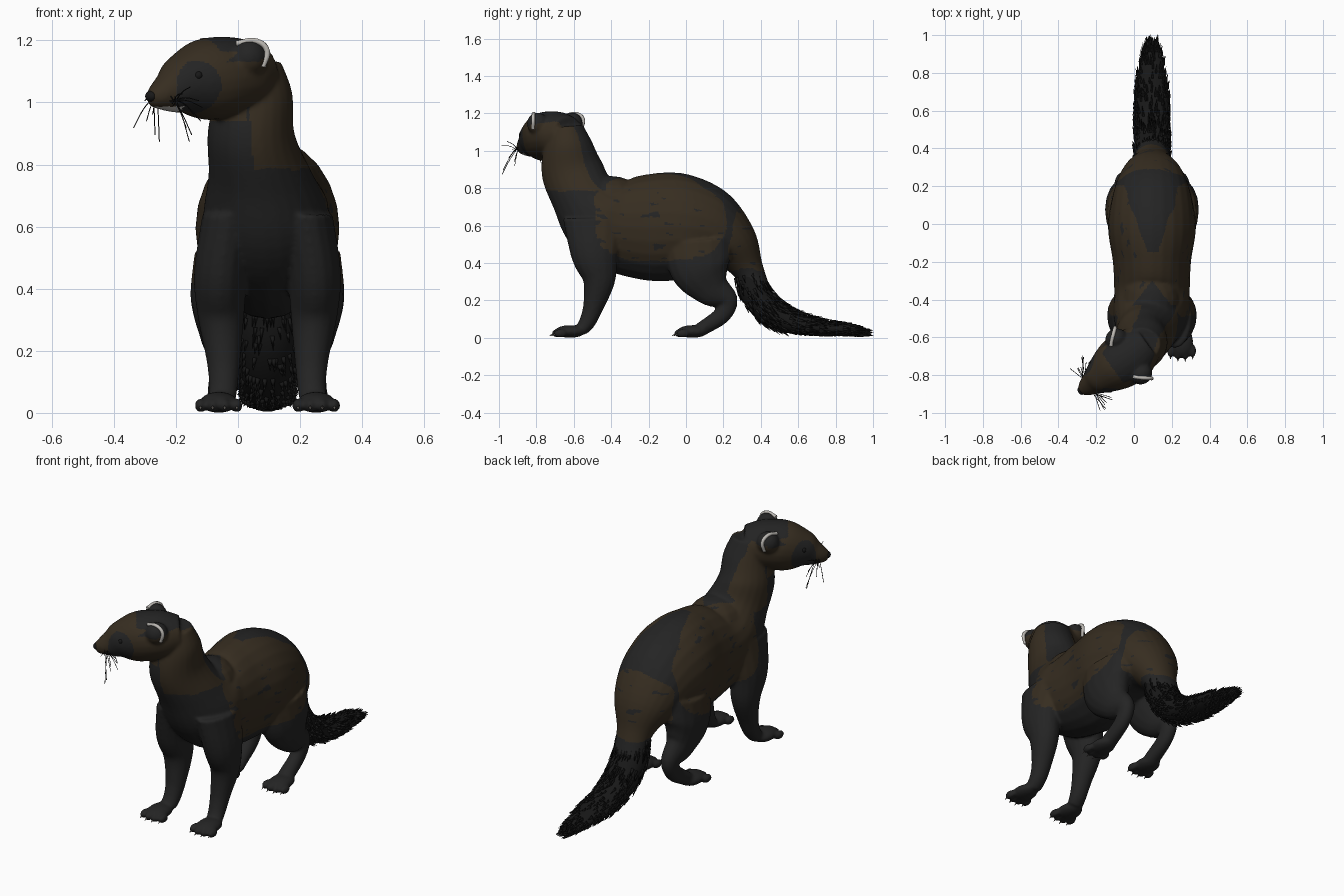
import bpy, bmesh, math, random
from mathutils import Vector, Matrix, noise

random.seed(4)
cube = bpy.data.objects.get("Cube")
if cube:
    bpy.data.objects.remove(cube)

MID = 0.095                                # centre line of the body
X = Vector((1, 0, 0))
EARS = Vector((-0.04, -0.71, 0))           # point midway between the ears
FWD = Vector((-0.81, -0.586, 0))           # the head is turned to its right
LEFT = Vector((0.586, -0.81, 0))


def material(name, rgb):
    m = bpy.data.materials.new(name)
    m.use_nodes = True
    m.diffuse_color = (*rgb, 1)
    bsdf = m.node_tree.nodes["Principled BSDF"]
    bsdf.inputs["Base Color"].default_value = (*rgb, 1)
    bsdf.inputs["Roughness"].default_value = 0.9
    return m


charcoal = material("charcoal fur", (0.0175, 0.0175, 0.0175))
brown = material("brown fur", (0.037, 0.026, 0.0145))
black = material("black fur", (0.009, 0.009, 0.009))
pale = material("pale fur", (0.5, 0.48, 0.45))
claw_grey = material("claw grey", (0.12, 0.11, 0.1))


def head(t, s, z):
    """Point in head space: forward, left, height."""
    p = EARS + FWD * t + LEFT * s
    p.z = z
    return p


def frames(keys, side, steps=6):
    """Smooth rings through keys of x, y, z, half width, half thickness."""
    k = [Vector(p) for p in keys]
    k = [k[0] * 2 - k[1]] + k + [k[-1] * 2 - k[-2]]
    pts = []
    for i in range(1, len(k) - 2):
        a, b, c, d = k[i - 1:i + 3]
        for j in range(steps):
            u = j / steps
            pts.append((b * 2 + (c - a) * u + (a * 2 - b * 5 + c * 4 - d) * u * u
                        + (b * 3 - a - c * 3 + d) * u ** 3) * 0.5)
    pts.append(k[-2])
    out = []
    for i, p in enumerate(pts):
        q, r = pts[max(i - 1, 0)], pts[min(i + 1, len(pts) - 1)]
        tan = Vector((r - q)[:3]).normalized()
        out.append((Vector(p[:3]), tan, side, tan.cross(side).normalized(), p[3], p[4]))
    return out


def on_ring(f, angle):
    c, tan, side, up, w, h = f
    return c + side * w * math.cos(angle) + up * h * math.sin(angle)


def tube(bm, rings, sides=24):
    loops = [[bm.verts.new(on_ring(f, math.tau * i / sides)) for i in range(sides)]
             for f in rings]
    for a, b in zip(loops, loops[1:]):
        for i in range(sides):
            j = (i + 1) % sides
            bm.faces.new((a[i], a[j], b[j], b[i]))
    bm.faces.new(loops[0][::-1])
    bm.faces.new(loops[-1])


def ball(bm, centre, size, turn=0.0):
    m = Matrix.LocRotScale(Vector(centre), Matrix.Rotation(turn, 3, 'Z'), Vector(size))
    bmesh.ops.create_uvsphere(bm, u_segments=16, v_segments=10, radius=1, matrix=m)


def spike(bm, base, direction, length, radius, sides=4):
    d = direction.normalized()
    m = Matrix.Translation(base + d * length / 2) @ d.to_track_quat('Z', 'Y').to_matrix().to_4x4()
    bmesh.ops.create_cone(bm, segments=sides, cap_ends=True, radius1=radius, radius2=0,
                          depth=length, matrix=m)


def finish(bm, name, mats):
    bmesh.ops.recalc_face_normals(bm, faces=bm.faces)
    me = bpy.data.meshes.new(name)
    bm.to_mesh(me)
    bm.free()
    ob = bpy.data.objects.new(name, me)
    bpy.context.collection.objects.link(ob)
    for m in mats:
        me.materials.append(m)
    me.shade_smooth()
    return ob


def strand(name, lines, radius, mat):
    cu = bpy.data.curves.new(name, 'CURVE')
    cu.dimensions = '3D'
    cu.bevel_depth = radius
    cu.bevel_resolution = 1
    cu.resolution_u = 6
    cu.use_fill_caps = True
    for pts in lines:
        sp = cu.splines.new('BEZIER')
        sp.bezier_points.add(len(pts) - 1)
        for b, p in zip(sp.bezier_points, pts):
            b.co = p
            b.handle_left_type = b.handle_right_type = 'AUTO'
    cu.materials.append(mat)
    bpy.context.collection.objects.link(bpy.data.objects.new(name, cu))


# Torso and neck, with the shoulder hump
bm = bmesh.new()
torso = [(MID, .385, .24, .085, .07), (MID, .33, .37, .1, .085), (MID, .25, .49, .17, .15),
         (MID, .12, .57, .215, .235), (MID, -.03, .595, .232, .285), (MID, -.2, .59, .207, .285),
         (MID, -.36, .60, .2, .25), (.09, -.47, .655, .2, .215), (.07, -.555, .77, .165, .172),
         (.042, -.61, .9, .14, .165), (.05, -.63, 1.03, .125, .13), (.035, -.64, 1.13, .105, .09)]
tube(bm, frames(torso, X))
ball(bm, (.09, -.4, .74), (.15, .17, .125))

# Head
skull = [(-.14, 1.09, .10, .095), (-.06, 1.085, .137, .122), (.03, 1.08, .143, .132),
         (.1, 1.07, .127, .128), (.17, 1.055, .097, .1), (.22, 1.035, .068, .072),
         (.27, 1.02, .046, .044), (.3, 1.015, .024, .026)]
tube(bm, frames([(*head(t, 0, z), w, h) for t, z, w, h in skull], LEFT))

# Legs, paws and ears, mirrored about the middle
fore = [(.12, -.49, .64, .09, .17), (.15, -.487, .45, .087, .13), (.15, -.465, .31, .075, .088),
        (.142, -.495, .17, .055, .056), (.142, -.525, .09, .047, .045),
        (.147, -.56, .04, .045, .035)]
hind = [(.13, .06, .52, .105, .19), (.152, .08, .37, .096, .165), (.155, .14, .265, .066, .105),
        (.15, .222, .2, .046, .056), (.15, .19, .12, .04, .047), (.15, .08, .045, .045, .038)]
claws = bmesh.new()
turn = math.atan2(LEFT.y, LEFT.x)
for sign in (-1, 1):
    for leg, toe_y in ((fore, -.69), (hind, -.035)):
        tube(bm, frames([(MID + sign * k[0], *k[1:]) for k in leg], X), 16)
        cx = MID + sign * .157
        ball(bm, (cx, toe_y + .07, .034), (.062, .085, .034))
        for i in (-1.5, -.5, .5, 1.5):
            y = toe_y + abs(i) * .012
            ball(bm, (cx + i * .039, y, .024), (.019, .036, .024))
            spike(claws, Vector((cx + i * .039, y - .028, .018)), Vector((0, -1, -.4)), .02, .006)
    ball(bm, head(-.015, sign * .115, 1.145), (.055, .06, .06), turn)

# Fuse the body into one smooth skin
fuse = finish(bm, "body_fuse", [])
mod = fuse.modifiers.new("fuse", 'REMESH')
mod.mode = 'VOXEL'
mod.voxel_size = .008
mod = fuse.modifiers.new("relax", 'SMOOTH')
mod.iterations = 8
deps = bpy.context.evaluated_depsgraph_get()
skin = bpy.data.meshes.new_from_object(fuse.evaluated_get(deps))
bpy.data.objects.remove(fuse)
skin.materials.clear()
for m in (charcoal, brown, pale):
    skin.materials.append(m)


def coat(p):
    """Coat pattern: 0 charcoal, 1 brown, 2 pale."""
    u = abs(p.x - MID)
    rel = p - EARS
    t, s = rel.dot(FWD), rel.dot(LEFT)
    wob = noise.noise(p * 9) * .02
    # Face: pale chin, dark mask and cap
    if t > -.02 and p.z > .94 and p.y < -.5:
        if t > .2 and p.z < .987:
            return 2
        mask = ((t - .17) / .065) ** 2 + ((p.z - 1.045) / .09) ** 2 < 1 and abs(s) > .025
        cap = p.z > 1.165 + wob and t < .09
        ear = abs(s) > .12 and p.z > 1.13
        return 0 if mask or cap or ear else 1
    # Neck sides, turned with the head, between dark throat and nape
    if p.z > .785 + wob and p.y < -.43:
        across = (p.x - .045) * .88 - (p.y + .61) * .47
        if p.z > 1.145 + wob:
            return 0
        return int(across > .075 + wob or (across < -.075 + wob and p.y > -.6))
    streak = noise.noise(Vector((p.x * 8, p.y * 16 + p.z * 6, p.z * 55))) > .5
    # Rump
    if p.z > .36 + wob and p.y > .235 + max(0, p.z - .6) * .5 + wob:
        return int(not streak)
    # Flanks, parted by the saddle and the shoulder wedge
    edge = (abs(p.y + .14) / .35) ** 3 + (max(0, .66 - p.z) / .25) ** 3
    if edge < 1 + wob * 5:
        saddle = p.y > -.15 and p.z > .6 and u < .03 + .35 * (p.y + .15) + wob
        wedge = p.y < -.3 and p.z > .7 and u < .8 * (-.3 - p.y)
        return int(not (saddle or wedge or streak))
    return 0


for f in skin.polygons:
    f.material_index = coat(f.center)
skin.shade_smooth()
skin.name = "body"
bpy.context.collection.objects.link(bpy.data.objects.new("body", skin))
finish(claws, "claws", [claw_grey])

# Bushy tail with tufts lying backwards
bm = bmesh.new()
tail = frames([(MID, .325, .37, .085, .07), (MID, .365, .25, .095, .08), (MID, .45, .145, .092, .08),
               (MID, .56, .087, .09, .064), (MID, .7, .057, .085, .047), (MID, .85, .042, .06, .032),
               (MID, .94, .026, .03, .02), (MID, .97, .02, .01, .01)], X)
tube(bm, tail)
for i in range(650):
    f = random.choice(tail[2:-3])
    p = on_ring(f, random.uniform(0, math.tau))
    way = f[1] + (p - f[0]).normalized() * .22
    if p.z < .03:
        way.z = max(way.z, 0)
    spike(bm, p - f[1] * .01, way, random.uniform(.035, .06), .009, 3)
finish(bm, "tail", [black])

# Eyes and nose
bm = bmesh.new()
for sign in (-1, 1):
    ball(bm, head(.17, sign * .086, 1.087), (.014, .014, .014))
finish(bm, "eyes", [black])
bm = bmesh.new()
ball(bm, head(.298, 0, 1.02), (.022, .015, .017), turn)
finish(bm, "nose", [black])

# Pale ear rims
strand("ear_rims", [[head(.03, g * .1, 1.19), head(-.02, g * .145, 1.197),
                     head(-.045, g * .165, 1.168), head(-.035, g * .157, 1.115)]
                    for g in (-1, 1)], .01, pale)

# Whiskers
lines = []
for g in (-1, 1):
    for i in range(9):
        root = head(.24 + .005 * (i % 4), g * .045, .99 + .005 * i)
        tip = head(random.uniform(.18, .28), g * random.uniform(.09, .155), 1.05 - .022 * i)
        bend = root.lerp(tip, .5) + Vector((0, 0, .012))
        lines.append([root, bend, tip])
strand("whiskers", lines, .0016, black)
